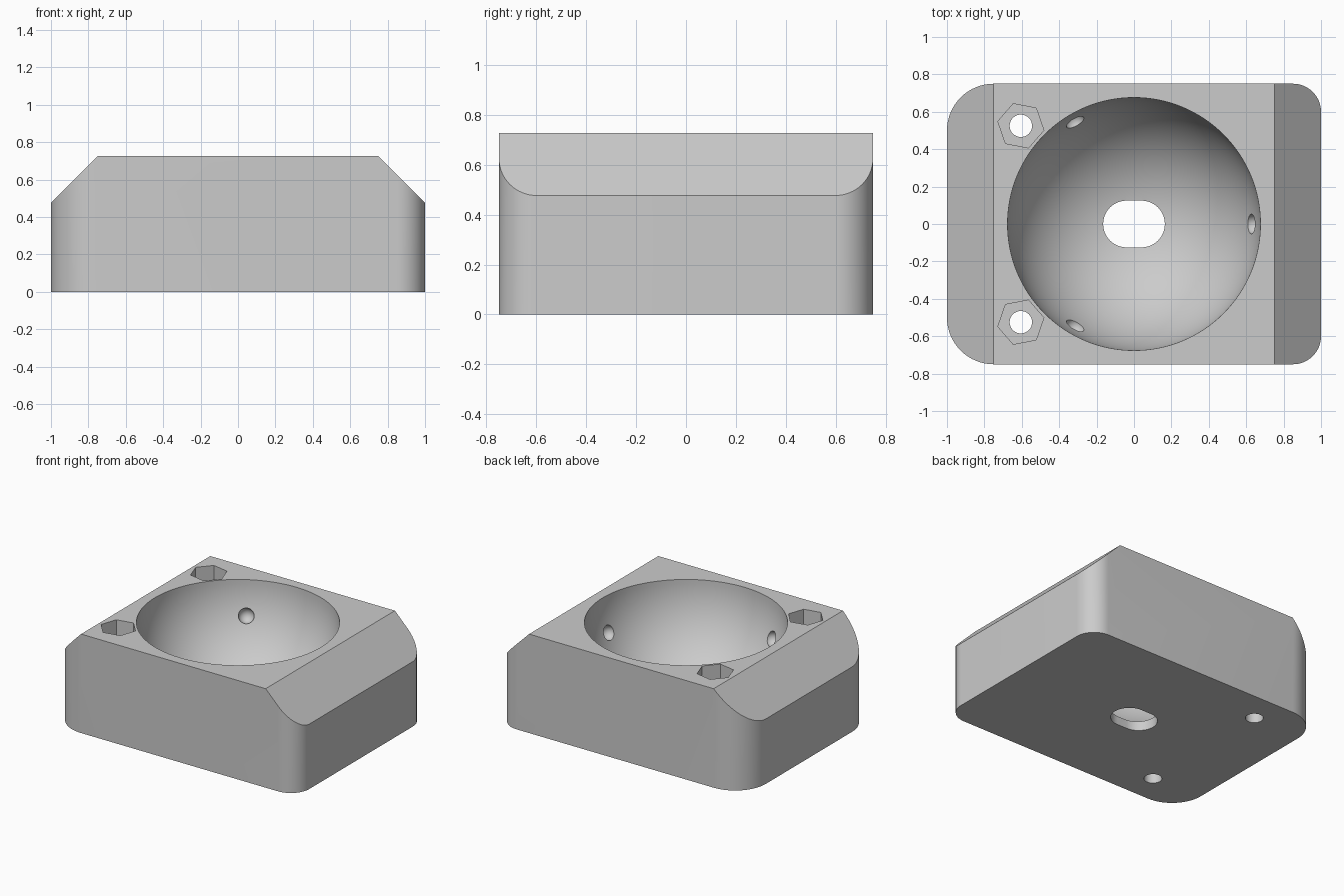
import bpy, bmesh, math
from mathutils import Vector

if "Cube" in bpy.data.objects:
    bpy.data.objects.remove(bpy.data.objects["Cube"])

H = 0.727                      # block height
BALL_R = 0.676                 # ball socket radius
SCREW_X, SCREW_Y = -0.605, 0.525


def arc(cx, cy, r, a0, a1, n):
    """Points along an arc, angles in degrees."""
    return [(cx + r * math.cos(math.radians(a0 + (a1 - a0) * i / n)),
             cy + r * math.sin(math.radians(a0 + (a1 - a0) * i / n))) for i in range(n + 1)]


def prism(name, pts, lo, hi, along_y=False):
    """Extrude an outline along z, or an x/z profile along y."""
    bm = bmesh.new()
    place = (lambda p: (p[0], lo, p[1])) if along_y else (lambda p: (p[0], p[1], lo))
    face = bm.faces.new([bm.verts.new(place(p)) for p in pts])
    new = bmesh.ops.extrude_face_region(bm, geom=[face])["geom"]
    shift = Vector((0, hi - lo, 0)) if along_y else Vector((0, 0, hi - lo))
    bmesh.ops.translate(bm, vec=shift, verts=[g for g in new if isinstance(g, bmesh.types.BMVert)])
    bmesh.ops.recalc_face_normals(bm, faces=bm.faces)
    return to_object(name, bm)


def ball(name, centre, r, u, v):
    bm = bmesh.new()
    bmesh.ops.create_uvsphere(bm, u_segments=u, v_segments=v, radius=r)
    bmesh.ops.translate(bm, vec=Vector(centre), verts=bm.verts)
    return to_object(name, bm)


def to_object(name, bm):
    mesh = bpy.data.meshes.new(name)
    bm.to_mesh(mesh)
    bm.free()
    obj = bpy.data.objects.new(name, mesh)
    bpy.context.collection.objects.link(obj)
    return obj


def combine(target, tool, operation):
    """Apply a boolean and remove the tool."""
    mod = target.modifiers.new("cut", 'BOOLEAN')
    mod.operation, mod.solver, mod.object = operation, 'EXACT', tool
    bpy.context.view_layer.objects.active = target
    bpy.ops.object.modifier_apply(modifier=mod.name)
    bpy.data.objects.remove(tool, do_unlink=True)


# Block: chamfered end profile trimmed to a plan with rounded corners
block = prism("socket_block", [(-1.1, 0), (1.1, 0), (1.1, H - 0.35), (0.75, H),
                               (-0.75, H), (-1.1, H - 0.35)], -1, 1, along_y=True)
BIG, SMALL = 0.25, 0.15
plan = (arc(1 - SMALL, 0.75 - SMALL, SMALL, 0, 90, 16) + arc(BIG - 1, 0.75 - BIG, BIG, 90, 180, 16)
        + arc(BIG - 1, BIG - 0.75, BIG, 180, 270, 16) + arc(1 - SMALL, SMALL - 0.75, SMALL, 270, 360, 16))
combine(block, prism("plan", plan, -0.2, 1), 'INTERSECT')

# Ball socket
combine(block, ball("socket", (0, 0, H), BALL_R, 128, 64), 'DIFFERENCE')

# Slot through the floor
slot = arc(0.04, 0, 0.125, -90, 90, 24) + arc(-0.04, 0, 0.125, 90, 270, 24)
combine(block, prism("slot", slot, -0.1, 0.4), 'DIFFERENCE')

# Three bearing dimples round the socket wall
for angle in (0, 120, 240):
    a = math.radians(angle)
    spot = (0.63 * math.cos(a), 0.63 * math.sin(a), H - math.sqrt(BALL_R ** 2 - 0.63 ** 2))
    combine(block, ball("dimple", spot, 0.053, 32, 16), 'DIFFERENCE')

# Screw holes with hexagonal nut pockets, one flat facing the socket
for side in (1, -1):
    y = side * SCREW_Y
    combine(block, prism("screw", arc(SCREW_X, y, 0.06, 0, 360, 32)[:-1], -0.1, 1), 'DIFFERENCE')
    nut = arc(SCREW_X, y, 0.125, -11 * side, 360 - 11 * side, 6)[:-1]
    combine(block, prism("nut", nut, 0.22, 1), 'DIFFERENCE')

# Single grey finish
grey = bpy.data.materials.new("grey_plastic")
grey.diffuse_color = (0.6, 0.6, 0.6, 1)
grey.use_nodes = True
grey.node_tree.nodes["Principled BSDF"].inputs["Base Color"].default_value = grey.diffuse_color
block.data.materials.clear()
block.data.materials.append(grey)
for p in block.data.polygons:
    p.material_index = 0

bpy.ops.object.select_all(action='DESELECT')
block.select_set(True)
bpy.context.view_layer.objects.active = block
bpy.ops.object.shade_smooth_by_angle(angle=math.radians(30))
